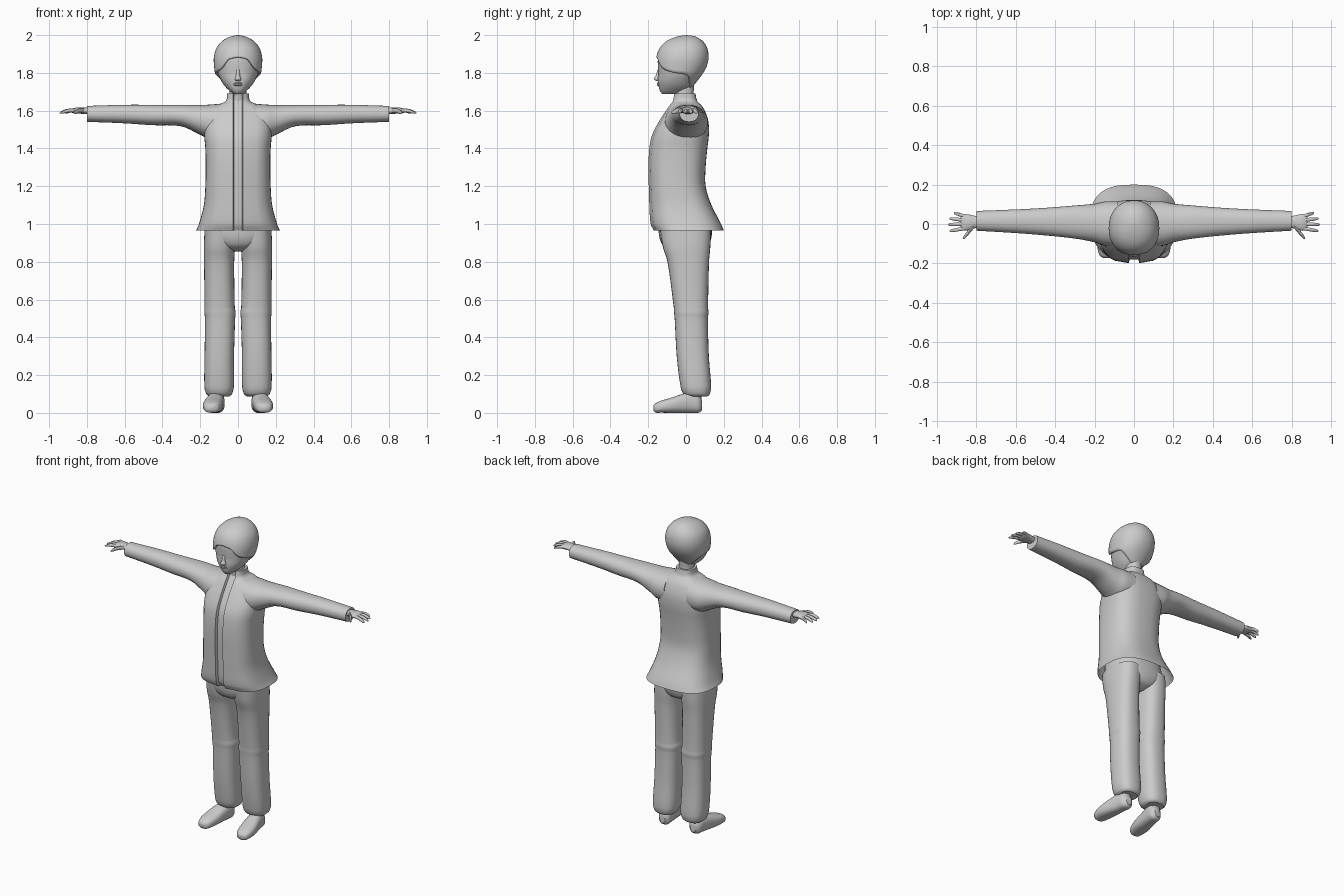
import bpy, bmesh, math


def interp(rows, p):
    """Smooth (Hermite) interpolation of table rows; first column is the key."""
    n = len(rows)
    p = min(max(p, rows[0][0]), rows[-1][0])
    i = max(k for k in range(n - 1) if rows[k][0] <= p)
    a, b = rows[i], rows[i + 1]
    h = b[0] - a[0]
    t = (p - a[0]) / h

    def slope(k, c):
        lo, hi = rows[max(k - 1, 0)], rows[min(k + 1, n - 1)]
        return (hi[c] - lo[c]) / (hi[0] - lo[0])
    out = []
    for c in range(1, len(a)):
        m0, m1 = slope(i, c) * h, slope(i + 1, c) * h
        out.append((2*t**3 - 3*t*t + 1) * a[c] + (t**3 - 2*t*t + t) * m0
                   + (3*t*t - 2*t**3) * b[c] + (t**3 - t*t) * m1)
    return out


def oval(c1, c2, r1, r2, a, e):
    """Superellipse point, angle 0 at the -c2 side."""
    s, c = math.sin(a), math.cos(a)
    return (c1 + r1 * math.copysign(abs(s) ** (2 / e), s),
            c2 - r2 * math.copysign(abs(c) ** (2 / e), c))


def make(name, rings, cap_start=True, cap_end=True, mirror=False):
    bm = bmesh.new()
    vs = [[bm.verts.new(p) for p in r] for r in rings]
    n = len(vs[0])
    for r, s in zip(vs, vs[1:]):
        for k in range(n):
            bm.faces.new((r[k], r[(k + 1) % n], s[(k + 1) % n], s[k]))
    if cap_start:
        bm.faces.new(vs[0])
    if cap_end:
        bm.faces.new(vs[-1])
    bmesh.ops.recalc_face_normals(bm, faces=bm.faces)
    me = bpy.data.meshes.new(name)
    bm.to_mesh(me)
    bm.free()
    ob = bpy.data.objects.new(name, me)
    bpy.context.collection.objects.link(ob)
    if mirror:
        ob.modifiers.new("mirror", 'MIRROR').use_mirror_merge = False
    return ob


PLACE = {'x': lambda p, a, b: (p, a, b),
         'y': lambda p, a, b: (a, p, b),
         'z': lambda p, a, b: (a, b, p)}


def loft(name, axis, rows, e=2.2, n=32, sub=4, edit=None, **kw):
    """Rows: position along axis, centre 1, centre 2, radius 1, radius 2."""
    keys = []
    for a, b in zip(rows, rows[1:]):
        keys += [a[0] + (b[0] - a[0]) * k / sub for k in range(sub)]
    keys.append(rows[-1][0])
    rings = []
    for p in keys:
        v = interp(rows, p)
        pts = [oval(*v, 2 * math.pi * k / n, e) for k in range(n)]
        if edit:
            edit(pts, v, p)
        rings.append([PLACE[axis](p, *q) for q in pts])
    return make(name, rings, **kw)


def body(rows):
    """Convert (z, half width, front y, back y) rows to loft rows."""
    return [(z, 0, (f + b) / 2, w, (b - f) / 2) for z, w, f, b in rows]


# Jacket body, with the recessed strip down the front
def placket(pts, v, p):
    y = v[1] - v[3]
    d = min(0.018, max(0, 1.69 - p) * 0.6 + 0.004)
    pts[0] = (0, y + d)
    for s in (1, -1):
        pts[s] = (s * 0.022, y + d)
        pts[2 * s] = (s * 0.027, y)


loft("jacket_body", 'z', body([
    (0.965, 0.222, -0.17, 0.2), (1.0, 0.207, -0.187, 0.186),
    (1.1, 0.181, -0.194, 0.135), (1.2, 0.173, -0.197, 0.104),
    (1.3, 0.171, -0.199, 0.104), (1.4, 0.173, -0.194, 0.113),
    (1.47, 0.179, -0.18, 0.121), (1.54, 0.176, -0.145, 0.119),
    (1.6, 0.148, -0.106, 0.1), (1.63, 0.108, -0.085, 0.08),
    (1.65, 0.066, -0.07, 0.06), (1.69, 0.057, -0.062, 0.05)]),
    e=2.7, n=40, edit=placket, cap_start=False)

# Sleeves
loft("sleeve", 'x', [
    (0.08, 0, 1.54, 0.115, 0.098), (0.15, 0.002, 1.54, 0.112, 0.092),
    (0.2, 0.005, 1.551, 0.098, 0.079), (0.3, 0.01, 1.574, 0.084, 0.057),
    (0.45, 0.012, 1.577, 0.07, 0.054), (0.6, 0.014, 1.582, 0.06, 0.049),
    (0.8, 0.016, 1.583, 0.05, 0.042)], mirror=True)

# Hands: palm, four fingers and a thumb
loft("palm", 'x', [
    (0.77, 0.012, 1.597, 0.026, 0.019), (0.81, 0.01, 1.599, 0.032, 0.017),
    (0.85, 0.008, 1.601, 0.042, 0.016), (0.875, 0.01, 1.599, 0.04, 0.012),
    (0.882, 0.01, 1.598, 0.03, 0.006)], n=16, mirror=True)
for fname, x0, y0, x1, y1 in (
        ("index_finger", 0.86, -0.022, 0.938, -0.036),
        ("middle_finger", 0.865, -0.001, 0.945, -0.003),
        ("ring_finger", 0.865, 0.02, 0.938, 0.028),
        ("little_finger", 0.855, 0.038, 0.915, 0.057),
        ("thumb", 0.815, -0.012, 0.868, -0.073)):
    r = 0.0095 if fname != "thumb" else 0.013
    dz = -0.012
    loft(fname, 'x', [
        (x0, y0, 1.601, r, r),
        (x0 + (x1 - x0) * 0.5, (y0 + y1) / 2, 1.6, r, r),
        (x0 + (x1 - x0) * 0.9, y0 + (y1 - y0) * 0.9, 1.6 + dz * 0.8, r * 0.75, r * 0.7),
        (x1, y1, 1.6 + dz, r * 0.25, r * 0.25)], n=10, sub=3, mirror=True)

# Trousers: hips and legs
loft("hips", 'z', body([
    (0.855, 0.04, -0.06, 0.07), (0.875, 0.1, -0.11, 0.11),
    (0.91, 0.155, -0.135, 0.13), (0.96, 0.176, -0.145, 0.137),
    (1.06, 0.165, -0.145, 0.12)]), e=2.5)
loft("trouser_leg", 'z', [
    (0.088, 0.1, 0.06, 0.055, 0.055), (0.1, 0.1, 0.056, 0.068, 0.07),
    (0.14, 0.1, 0.052, 0.078, 0.081), (0.3, 0.099, 0.036, 0.078, 0.085),
    (0.5, 0.095, 0.028, 0.08, 0.088), (0.53, 0.095, 0.028, 0.083, 0.091),
    (0.56, 0.097, 0.026, 0.08, 0.091), (0.8, 0.1, 0.012, 0.08, 0.11),
    (0.88, 0.098, 0.003, 0.083, 0.126), (0.97, 0.093, -0.003, 0.084, 0.135)],
    e=2.5, mirror=True)

# Ankles and shoes
loft("ankle", 'z', [(0.05, 0.113, 0.035, 0.04, 0.045),
                    (0.1, 0.112, 0.04, 0.037, 0.042),
                    (0.15, 0.11, 0.045, 0.037, 0.042)], n=20, mirror=True)
loft("shoe", 'y', [
    (-0.173, 0.14, 0.026, 0.015, 0.012), (-0.162, 0.139, 0.026, 0.034, 0.024),
    (-0.13, 0.137, 0.033, 0.047, 0.032), (-0.08, 0.132, 0.04, 0.052, 0.04),
    (-0.02, 0.123, 0.05, 0.048, 0.05), (0.03, 0.115, 0.055, 0.044, 0.055),
    (0.068, 0.111, 0.047, 0.038, 0.046), (0.086, 0.11, 0.042, 0.02, 0.026)],
    e=2.5, n=24, mirror=True)

# Neck and head
loft("neck", 'z', body([(1.62, 0.05, -0.05, 0.045), (1.68, 0.045, -0.055, 0.04),
                        (1.76, 0.045, -0.06, 0.045)]), n=24)
loft("head", 'z', body([
    (1.688, 0.022, -0.125, -0.04), (1.705, 0.045, -0.138, 0.0),
    (1.73, 0.07, -0.145, 0.035), (1.76, 0.09, -0.149, 0.056),
    (1.8, 0.108, -0.147, 0.085), (1.84, 0.115, -0.149, 0.1),
    (1.88, 0.117, -0.147, 0.108), (1.94, 0.095, -0.115, 0.09),
    (1.975, 0.05, -0.06, 0.055)]))

# Face details
loft("nose", 'z', [
    (1.757, 0, -0.15, 0.012, 0.008), (1.767, 0, -0.151, 0.017, 0.018),
    (1.785, 0, -0.147, 0.011, 0.014), (1.82, 0, -0.143, 0.008, 0.006)], n=14)
loft("eye", 'x', [
    (0.017, -0.141, 1.816, 0.003, 0.002), (0.03, -0.138, 1.818, 0.007, 0.01),
    (0.048, -0.13, 1.82, 0.009, 0.012), (0.065, -0.119, 1.821, 0.008, 0.009),
    (0.079, -0.105, 1.822, 0.003, 0.002)], n=14, mirror=True)
for lip, z in (("upper_lip", 1.744), ("lower_lip", 1.736)):
    loft(lip, 'x', [
        (-0.03, -0.136, 1.741, 0.002, 0.001), (-0.015, -0.144, z, 0.006, 0.004),
        (0, -0.147, z, 0.008, 0.005), (0.015, -0.144, z, 0.006, 0.004),
        (0.03, -0.136, 1.741, 0.002, 0.001)], n=12)

# Hair: a cap whose lower edge follows a hairline around the head
shape = body([
    (1.695, 0.042, -0.1, 0.012), (1.74, 0.088, -0.142, 0.046),
    (1.79, 0.119, -0.156, 0.085), (1.83, 0.126, -0.161, 0.108),
    (1.88, 0.128, -0.158, 0.12), (1.93, 0.115, -0.14, 0.113),
    (1.965, 0.088, -0.108, 0.092), (1.985, 0.058, -0.07, 0.066),
    (1.996, 0.028, -0.03, 0.037), (2.0, 0.002, 0.0, 0.004)])
hairline = [(0, 1.884), (22, 1.872), (32, 1.85), (45, 1.823), (75, 1.802),
            (110, 1.785), (145, 1.725), (180, 1.698)]
rings = []
for j in range(21):
    ring = []
    for k in range(48):
        a = 2 * math.pi * k / 48
        low = interp(hairline, abs(math.degrees(a) if k <= 24 else math.degrees(a) - 360))[0]
        z = low + (2.0 - low) * math.sin(math.pi / 2 * j / 20)
        ring.append((*oval(*interp(shape, z), a, 2.15), z))
    rings.append(ring)
hair = make("hair", rings, cap_start=False)
solid = hair.modifiers.new("thickness", 'SOLIDIFY')
solid.thickness = 0.012

# Smooth shading with crisp edges
for ob in bpy.context.collection.objects:
    ob.select_set(True)
bpy.context.view_layer.objects.active = hair
bpy.ops.object.shade_smooth_by_angle(angle=math.radians(40))
